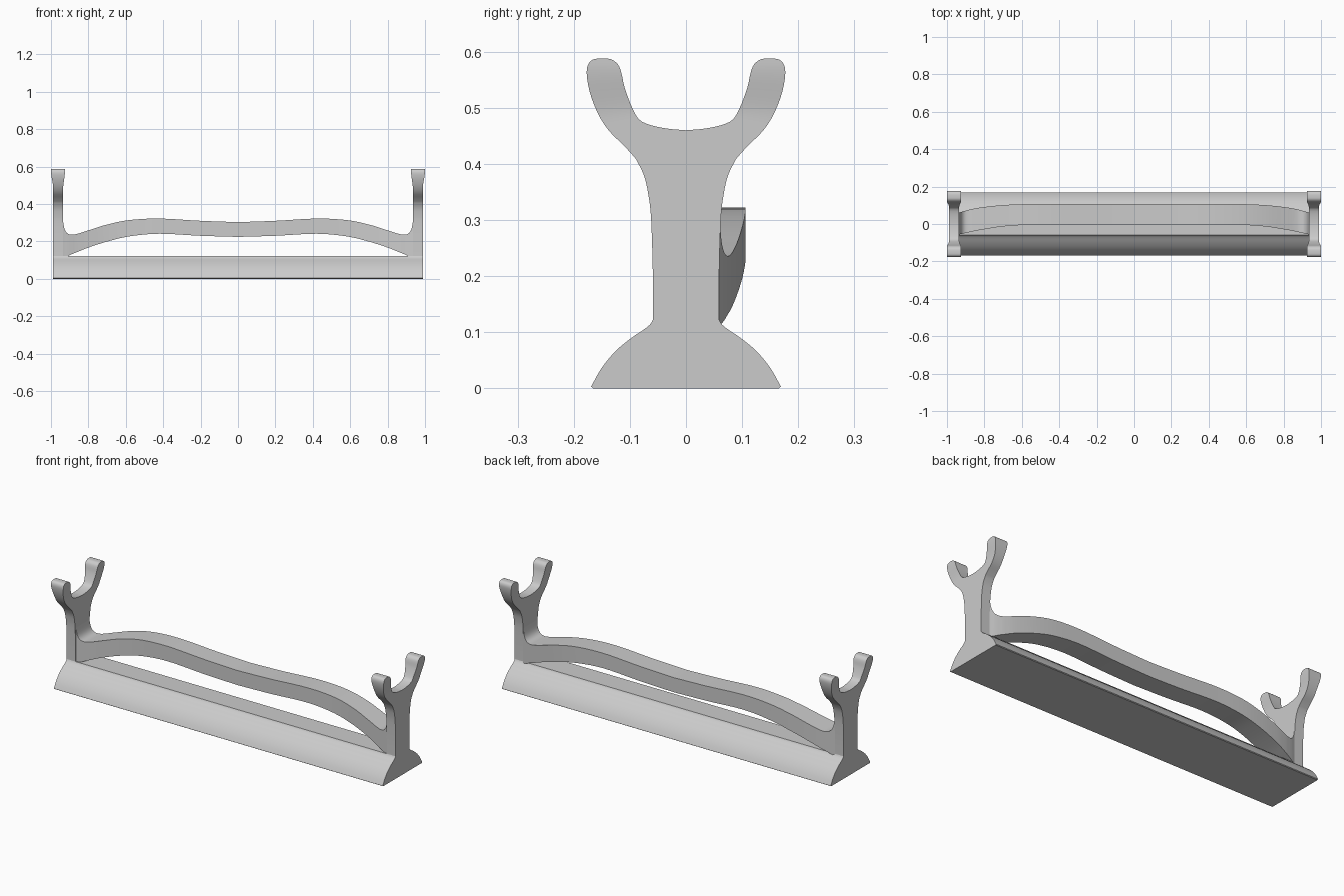
import bpy, bmesh
from mathutils import Vector

if "Cube" in bpy.data.objects:
    bpy.data.objects.remove(bpy.data.objects["Cube"])

mat = bpy.data.materials.new("light grey")
mat.diffuse_color = (0.6, 0.6, 0.6, 1)
mat.use_nodes = True
mat.node_tree.nodes["Principled BSDF"].inputs["Base Color"].default_value = mat.diffuse_color


def finish(name, bm, axes, angle=35):
    """Turn a bmesh into a smooth-shaded, mirrored object."""
    bmesh.ops.recalc_face_normals(bm, faces=bm.faces)
    me = bpy.data.meshes.new(name)
    bm.to_mesh(me)
    bm.free()
    me.materials.append(mat)
    ob = bpy.data.objects.new(name, me)
    bpy.context.collection.objects.link(ob)
    bpy.ops.object.select_all(action='DESELECT')
    bpy.context.view_layer.objects.active = ob
    ob.select_set(True)
    if axes:
        mod = ob.modifiers.new("mirror", 'MIRROR')
        mod.use_axis = axes
        mod.merge_threshold = 0.0005
        bpy.ops.object.modifier_apply(modifier=mod.name)
    bpy.ops.object.shade_smooth_by_angle(angle=angle * 3.14159 / 180)
    return ob


def smooth(keys, n):
    """Catmull-Rom curve through key tuples, n steps per span."""
    k = [Vector(p) for p in keys]
    out = []
    for i in range(len(k) - 1):
        a, b, c, d = k[max(i - 1, 0)], k[i], k[i + 1], k[min(i + 2, len(k) - 1)]
        for j in range(n):
            t = j / n
            out.append(0.5 * (2 * b + (c - a) * t + (2 * a - 5 * b + 4 * c - d) * t * t
                              + (3 * b - a - 3 * c + d) * t ** 3))
    out.append(k[-1])
    return out


# Base: domed bar, profile swept along x
side = smooth([(0.169, 0.003), (0.152, 0.034), (0.128, 0.064), (0.1, 0.088),
               (0.075, 0.105), (0.064, 0.114), (0.059, 0.122)], 3)
prof = [(0.165, 0)] + [tuple(p) for p in side]
prof += [(-y, z) for y, z in reversed(prof)]
bm = bmesh.new()
f = bm.faces.new([bm.verts.new((-0.988, y, z)) for y, z in prof])
r = bmesh.ops.extrude_face_region(bm, geom=[f])
bmesh.ops.translate(bm, vec=(1.976, 0, 0), verts=[v for v in r['geom'] if isinstance(v, bmesh.types.BMVert)])
finish("base", bm, None)

# Forked posts: ladder of (inner y, inner z, outer y, outer z), quarter built then mirrored
rungs = [(0, 0.11, 0.059, 0.11), (0, 0.2, 0.059, 0.2), (0, 0.3, 0.062, 0.3),
         (0, 0.37, 0.067, 0.345), (0, 0.42, 0.075, 0.38), (0, 0.46, 0.09, 0.41),
         (0.04, 0.464, 0.11, 0.432), (0.078, 0.475, 0.138, 0.46),
         (0.094, 0.496, 0.158, 0.492), (0.109, 0.535, 0.172, 0.53),
         (0.115, 0.562, 0.177, 0.562), (0.121, 0.577, 0.174, 0.578),
         (0.132, 0.586, 0.166, 0.586), (0.143, 0.588, 0.155, 0.588)]
pts = smooth(rungs[:6], 3)[:-1] + smooth(rungs[5:], 3)
for p in pts[:16]:
    p[0] = 0


def half(z):
    """Post half thickness: flares towards the fork tips."""
    t = min(max((z - 0.48) / 0.1, 0), 1)
    return 0.0265 + 0.011 * t * t * (3 - 2 * t)


bm = bmesh.new()
rows = []
for iy, iz, oy, oz in pts:
    rows.append([bm.verts.new((0.9615 + s * half(z) + 0.001 * (half(z) - 0.0265) / 0.011, y, z))
                 for y, z in ((iy, iz), (oy, oz)) for s in (-1, 1)])
for i, (a, b) in enumerate(zip(rows, rows[1:])):
    bm.faces.new((a[0], a[2], b[2], b[0]))
    bm.faces.new((a[1], a[3], b[3], b[1]))
    bm.faces.new((a[2], a[3], b[3], b[2]))
    if i >= 15:
        bm.faces.new((a[0], a[1], b[1], b[0]))
bm.faces.new((rows[-1][0], rows[-1][1], rows[-1][3], rows[-1][2]))
bm.faces.new((rows[0][0], rows[0][1], rows[0][3], rows[0][2]))
finish("forked_posts", bm, (True, True, False))

# Wavy rail: (x, top z, bottom z, front y, back y), half built then mirrored
rail = [(0, 0.303, 0.224, -0.005, 0.106), (0.2, 0.31, 0.23, -0.005, 0.106),
        (0.42, 0.322, 0.241, -0.005, 0.106), (0.58, 0.314, 0.227, -0.005, 0.106),
        (0.7, 0.29, 0.199, -0.013, 0.101), (0.8, 0.259, 0.167, -0.028, 0.091),
        (0.86, 0.24, 0.143, -0.039, 0.081), (0.89, 0.236, 0.131, -0.046, 0.074),
        (0.912, 0.243, 0.121, -0.051, 0.068), (0.927, 0.265, 0.115, -0.054, 0.063),
        (0.936, 0.31, 0.11, -0.056, 0.06)]
bm = bmesh.new()
rows = [[bm.verts.new((x, y, z)) for y, z in ((f, b), (k, b), (k, t), (f, t))]
        for x, t, b, f, k in smooth(rail, 5)]
for a, b in zip(rows, rows[1:]):
    for j in range(4):
        bm.faces.new((a[j], a[(j + 1) % 4], b[(j + 1) % 4], b[j]))
bm.faces.new(rows[-1])
finish("wavy_rail", bm, (True, False, False))
